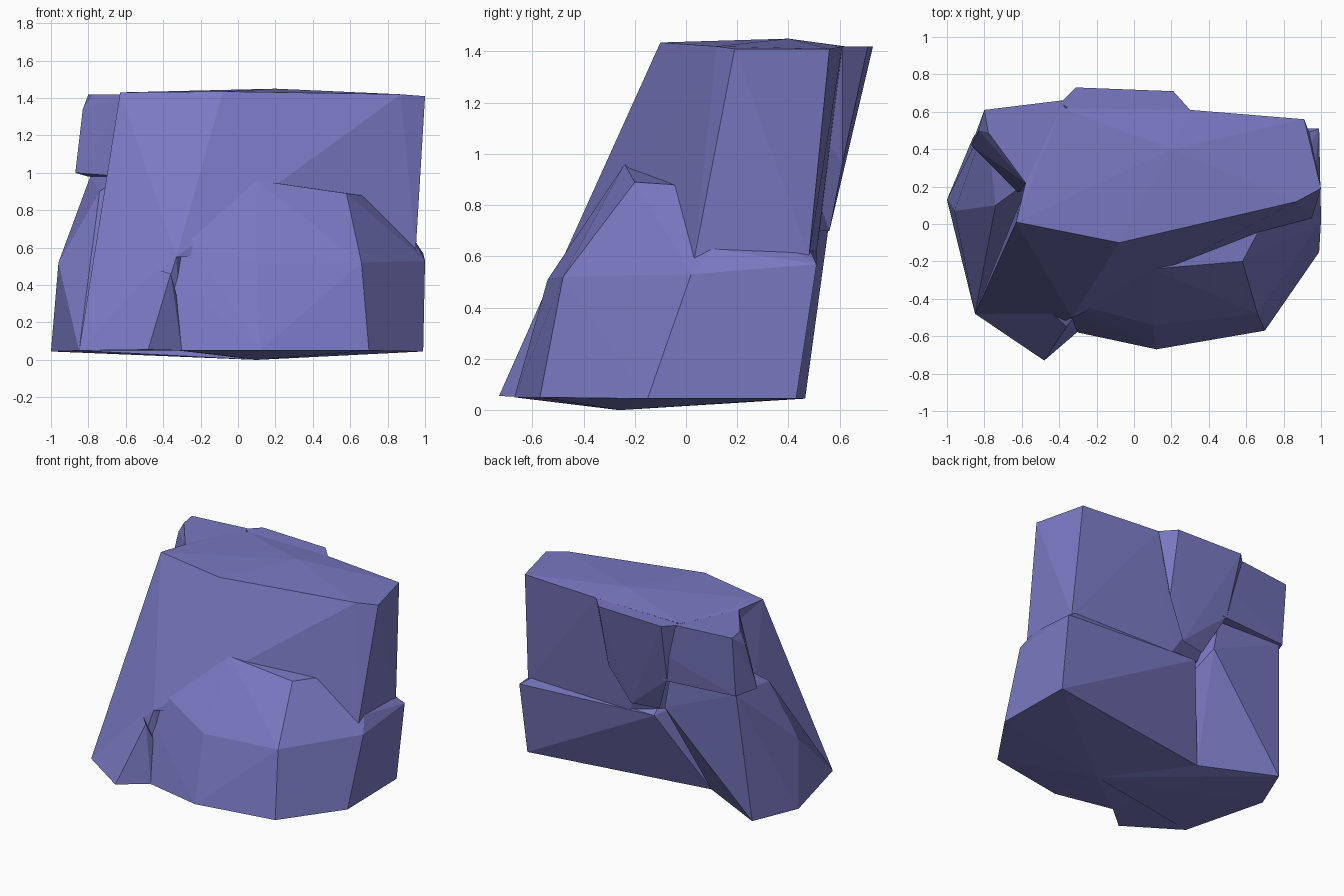
import bpy, bmesh

mat = bpy.data.materials.new("violet_stone")
mat.diffuse_color = (0.19, 0.19, 0.54, 1)


def chunk(name, *points):
    """Faceted stone chunk: convex hull around a few corners."""
    bm = bmesh.new()
    for p in points:
        bm.verts.new(p)
    bmesh.ops.convex_hull(bm, input=bm.verts)
    loose = [v for v in bm.verts if not v.link_faces]
    bmesh.ops.delete(bm, geom=loose, context='VERTS')
    bmesh.ops.recalc_face_normals(bm, faces=bm.faces)
    me = bpy.data.meshes.new(name)
    bm.to_mesh(me)
    bm.free()
    me.materials.append(mat)
    ob = bpy.data.objects.new(name, me)
    bpy.context.collection.objects.link(ob)
    return ob


LOW = (0.1, -0.26, 0.0)       # lowest point of the underside

# leaning upper mass with the gently domed top
rock = chunk("rock",
    (-.63, .01, 1.43), (-.08, -.10, 1.435), (.87, .12, 1.42), (1.0, .19, 1.41),
    (.91, .56, 1.41), (.30, .61, 1.42), (-.39, .62, 1.42),
    (-.58, .22, 1.42), (.20, .40, 1.45),
    (.95, .03, .58), (.94, .48, .60), (.10, .51, .62), (-.33, -.50, .55), (-.30, .40, .70))

# broad bulge on the lower right
bulge = chunk("lower_bulge",
    (-.30, -.58, .05), (.12, -.67, .05), (.70, -.57, .05), (.99, -.15, .045),
    (.98, .43, .045), (.28, .28, .045), (-.36, .22, .05), LOW,
    (-.35, -.48, .45), (-.27, -.44, .65), (.10, -.54, .51), (.66, -.48, .52),
    (1.0, .02, .53), (.99, .51, .57), (.10, -.24, .96), (.58, -.20, .89), (.66, -.05, .88),
    (.95, .10, .63), (.90, .48, .63), (-.10, .51, .63))

# sloping slab on the front left
slope = chunk("front_left_slope",
    (-.63, .01, 1.43), (-.08, -.10, 1.43), (-.50, .30, 1.41),
    (-.85, -.48, .05), (-.48, -.57, .05), (-.33, -.50, .55),
    (-.30, -.45, .05), (-.20, .10, .06), (-.60, .20, .06))

# pointed toe at the front
toe = chunk("front_toe",
    (-.48, -.73, .055), (-.85, -.48, .05), (-.36, -.55, .46), (-.60, -.33, .54),
    (-.30, -.575, .05), (-.25, -.40, .05), (-.40, -.20, .05))

# buttress on the left and back left
buttress = chunk("left_buttress",
    (-1.0, .13, .045), (-.85, -.48, .05), (-.86, .465, .045), (-.36, .22, .05), LOW,
    (-.96, .07, .52), (-.74, .10, .90), (-.63, .18, .98), (-.79, .55, .98), (-.26, .56, .96),
    (-.22, .56, .74))

# overhanging block on the upper left
block = chunk("upper_left_block",
    (-.80, .61, 1.42), (-.78, .49, 1.42), (-.58, .22, 1.42), (-.39, .66, 1.42), (-.20, .30, 1.41),
    (-.83, .50, 1.34), (-.87, .42, 1.0), (-.80, .57, .98), (-.62, .17, .98),
    (-.22, .66, 1.2), (-.25, .62, .97), (-.30, .40, .97))

# tapering slab on the back
slab = chunk("back_slab",
    (.30, .61, 1.42), (.21, .71, 1.42), (-.31, .73, 1.42), (-.39, .65, 1.42), (0, .3, 1.41),
    (.20, .61, .96), (.05, .56, .70), (-.28, .62, .98), (-.15, .52, .70))

# merge all chunks into one solid
parts = [bulge, slope, toe, buttress, block, slab]
for p in parts:
    mod = rock.modifiers.new(p.name, 'BOOLEAN')
    mod.operation = 'UNION'
    mod.solver = 'EXACT'
    mod.object = p
deps = bpy.context.evaluated_depsgraph_get()
merged = bpy.data.meshes.new_from_object(rock.evaluated_get(deps))
rock.modifiers.clear()
rock.data = merged
for p in parts:
    bpy.data.objects.remove(p, do_unlink=True)
